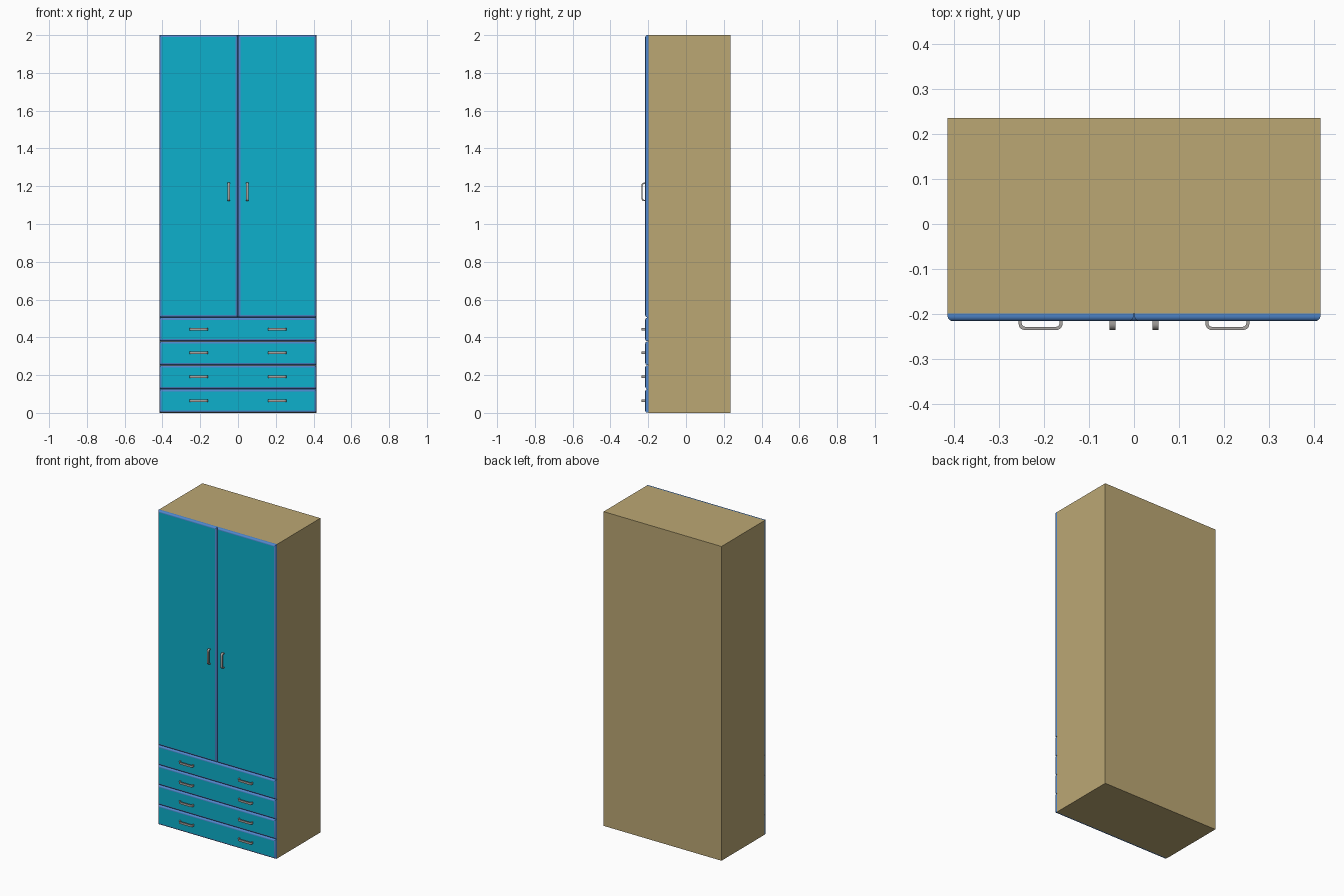
import bpy, bmesh, math
from mathutils import Matrix, Vector

if "Cube" in bpy.data.objects:
    bpy.data.objects.remove(bpy.data.objects["Cube"])


def material(name, rgb):
    m = bpy.data.materials.new(name)
    m.diffuse_color = (*rgb, 1)
    m.use_nodes = True
    m.node_tree.nodes["Principled BSDF"].inputs["Base Color"].default_value = m.diffuse_color
    return m


WOOD = material("tan wood", (0.50, 0.39, 0.175))
CYAN = material("cyan panel", (0.004, 0.434, 0.604))
BLUE = material("blue edging", (0.08, 0.24, 0.60))
METAL = material("grey metal", (0.40, 0.38, 0.36))

HALF_W, BACK, BODY_FRONT, PANEL_FRONT, HANDLE_FRONT = 0.415, 0.236, -0.199, -0.216, -0.236
DOOR_BOTTOM, GAP, ROUND = 0.505, 0.001, 0.011


def finish(bm, name, mats):
    bmesh.ops.recalc_face_normals(bm, faces=bm.faces)
    # smooth rounded parts, keep corners and colour borders crisp
    for f in bm.faces:
        f.smooth = True
    for e in bm.edges:
        a, b = e.link_faces
        e.smooth = a.material_index == b.material_index and e.calc_face_angle() < math.radians(35)
    me = bpy.data.meshes.new(name)
    bm.to_mesh(me)
    bm.free()
    for m in mats:
        me.materials.append(m)
    ob = bpy.data.objects.new(name, me)
    bpy.context.collection.objects.link(ob)
    return ob


def box(x0, x1, y0, y1, z0, z1):
    bm = bmesh.new()
    bmesh.ops.create_cube(bm, size=1)
    size = Vector((x1 - x0, y1 - y0, z1 - z0))
    mid = Vector((x0 + x1, y0 + y1, z0 + z1)) / 2
    bm.transform(Matrix.Translation(mid) @ Matrix.Diagonal((*size, 1)))
    return bm


def panel(name, x0, x1, z0, z1):
    """Front panel with rounded blue edging and a flat cyan face."""
    bm = box(x0, x1, PANEL_FRONT, BODY_FRONT, z0, z1)
    front = [e for e in bm.edges if all(v.co.y < PANEL_FRONT + 1e-4 for v in e.verts)]
    bmesh.ops.bevel(bm, geom=front, offset=ROUND, segments=5, profile=0.5, affect='EDGES')
    bm.normal_update()
    for f in bm.faces:
        f.material_index = 0 if f.normal.y < -0.999 else 1
    return finish(bm, name, [CYAN, BLUE])


def handle(name, x, z, vertical):
    """Flat bar bent into a U, 0.1 long."""
    half, width, thick = 0.049, 0.013, 0.007
    depth = PANEL_FRONT - HANDLE_FRONT

    def u_path(h, d, r):
        pts = [(-h, -0.002)]
        for side in (-1, 1):
            for i in range(6):
                a = math.radians(18 * i)
                if side > 0:
                    a = math.pi / 2 - a
                pts.append((side * (h - r + r * math.cos(a)), d - r + r * math.sin(a)))
        return pts + [(h, -0.002)]

    loop = u_path(half, depth, 0.014) + u_path(half - thick, depth - thick, 0.008)[::-1]
    n = len(loop) // 2
    bm = bmesh.new()
    lo, hi = [[bm.verts.new((u, PANEL_FRONT - v, s * width / 2)) for u, v in loop] for s in (-1, 1)]
    for i in range(2 * n):
        j = (i + 1) % (2 * n)
        bm.faces.new((lo[i], lo[j], hi[j], hi[i]))
    for ring in (lo, hi):
        for i in range(n - 1):
            bm.faces.new((ring[i], ring[i + 1], ring[-2 - i], ring[-1 - i]))
    turn = Matrix.Rotation(math.pi / 2, 4, 'Y') if vertical else Matrix.Identity(4)
    bm.transform(Matrix.Translation((x, 0, z)) @ turn)
    return finish(bm, name, [METAL])


# cabinet body
finish(box(-HALF_W, HALF_W, BODY_FRONT, BACK, 0, 2), "cabinet_body", [WOOD])

# two tall doors with upright handles
for side, s in (("left", -1), ("right", 1)):
    x0, x1 = sorted((s * GAP, s * HALF_W))
    panel(f"{side}_door", x0, x1, DOOR_BOTTOM + GAP, 2)
    handle(f"{side}_door_handle", s * 0.048, 1.17, True)

# four drawers, two handles each
pitch = DOOR_BOTTOM / 4
for i in range(4):
    z0 = i * pitch
    panel(f"drawer_{i + 1}", -HALF_W, HALF_W, z0 + GAP, z0 + pitch - GAP)
    for side, s in (("left", -1), ("right", 1)):
        handle(f"drawer_{i + 1}_{side}_handle", s * 0.208, z0 + pitch / 2 + 0.002, False)
